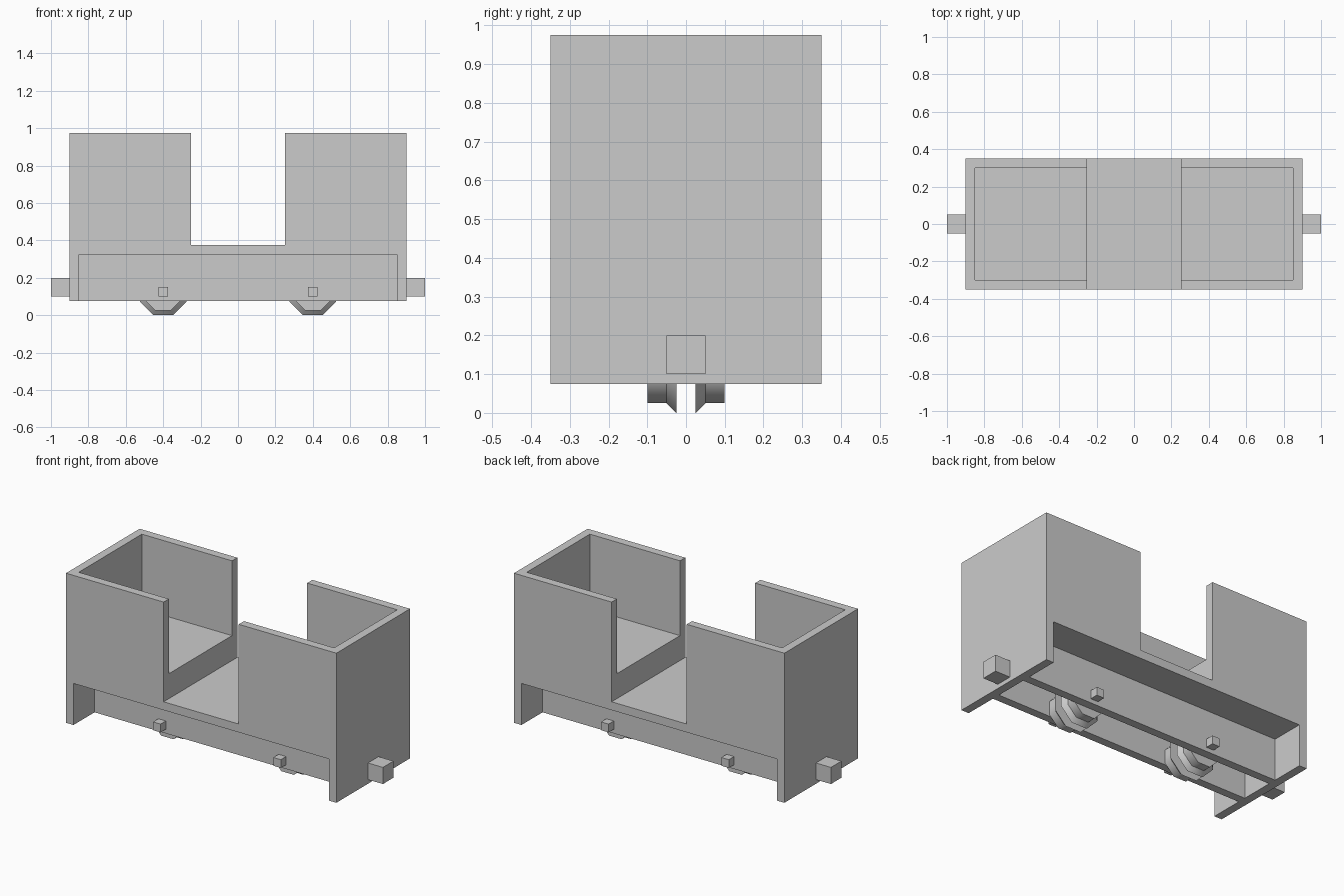
import bpy, bmesh, math
from mathutils import Matrix, Vector

cube = bpy.data.objects.get("Cube")
if cube:
    bpy.data.objects.remove(cube, do_unlink=True)

grey = bpy.data.materials.new("plain grey")
grey.use_nodes = True
COLOUR = (0.6, 0.6, 0.6, 1.0)
grey.diffuse_color = COLOUR
for node in grey.node_tree.nodes:
    if node.type == 'BSDF_PRINCIPLED':
        node.inputs["Base Color"].default_value = COLOUR


def add_mesh(name, bm):
    mesh = bpy.data.meshes.new(name)
    bmesh.ops.recalc_face_normals(bm, faces=bm.faces)
    bm.to_mesh(mesh)
    bm.free()
    mesh.materials.append(grey)
    obj = bpy.data.objects.new(name, mesh)
    bpy.context.scene.collection.objects.link(obj)
    return obj


def box(name, low, high):
    low, high = Vector(low), Vector(high)
    bm = bmesh.new()
    bmesh.ops.create_cube(bm, size=1, matrix=Matrix.Translation((low + high) / 2)
                          @ Matrix.Diagonal((*(high - low), 1)))
    return add_mesh(name, bm)


def cut(target, low, high):
    cutter = box("cutter", low, high)
    cutter.hide_render = True
    mod = target.modifiers.new("cut", 'BOOLEAN')
    mod.operation = 'DIFFERENCE'
    mod.solver = 'EXACT'
    mod.object = cutter
    bpy.context.view_layer.objects.active = target
    bpy.ops.object.modifier_apply(modifier=mod.name)
    bpy.data.objects.remove(cutter, do_unlink=True)


def octagon(name, x, y_out, y_in, flat_out, flat_in):
    """Eight-sided drum along y, sized by the distance from axle to flat."""
    to_corner = 1 / math.cos(math.pi / 8)
    bm = bmesh.new()
    bmesh.ops.create_cone(
        bm, cap_ends=True, segments=8, depth=abs(y_out - y_in),
        radius1=flat_out * to_corner, radius2=flat_in * to_corner,
        matrix=Matrix.Translation((x, (y_out + y_in) / 2, AXLE_Z))
        @ Matrix.Rotation(math.copysign(math.pi / 2, y_out), 4, 'X')
        @ Matrix.Rotation(math.pi / 8, 4, 'Z'))
    for face in bm.faces:
        face.smooth = len(face.verts) == 4
    return add_mesh(name, bm)


AXLE_Z = 0.125
BOTTOM, TOP = 0.075, 0.975

# Wagon body: one block with the openings cut out
body = box("wagon_body", (-0.9, -0.35, BOTTOM), (0.9, 0.35, TOP))
cut(body, (-0.25, -0.5, 0.375), (0.25, 0.5, 1.2))              # doorway gap
for x0, x1 in ((-0.85, -0.2), (0.2, 0.85)):
    cut(body, (x0, -0.3, 0.525), (x1, 0.3, 1.2))               # raised end bays
for y0, y1 in ((-0.5, -0.15), (-0.1, 0.1), (0.15, 0.5)):
    cut(body, (-0.85, y0, -0.1), (0.85, y1, 0.325))            # around the frame beams

# Couplers at the ends
for side, s in (("left", 1), ("right", -1)):
    box(side + "_coupler", (min(s * 0.9, s), -0.05, 0.1), (max(s * 0.9, s), 0.05, 0.2))

# Axle boxes and flanged wheels
for end, x in (("left", 0.4), ("right", -0.4)):
    for face, s in (("front", -1), ("back", 1)):
        label = face + "_" + end
        ys = sorted((s * 0.15, s * 0.2))
        box(label + "_axle_box", (x - 0.025, ys[0], 0.1), (x + 0.025, ys[1], 0.15))
        octagon(label + "_wheel_tread", x, s * 0.1, s * 0.05, 0.1, 0.1)
        octagon(label + "_wheel_flange", x, s * 0.05, s * 0.025, 0.1, 0.125)
